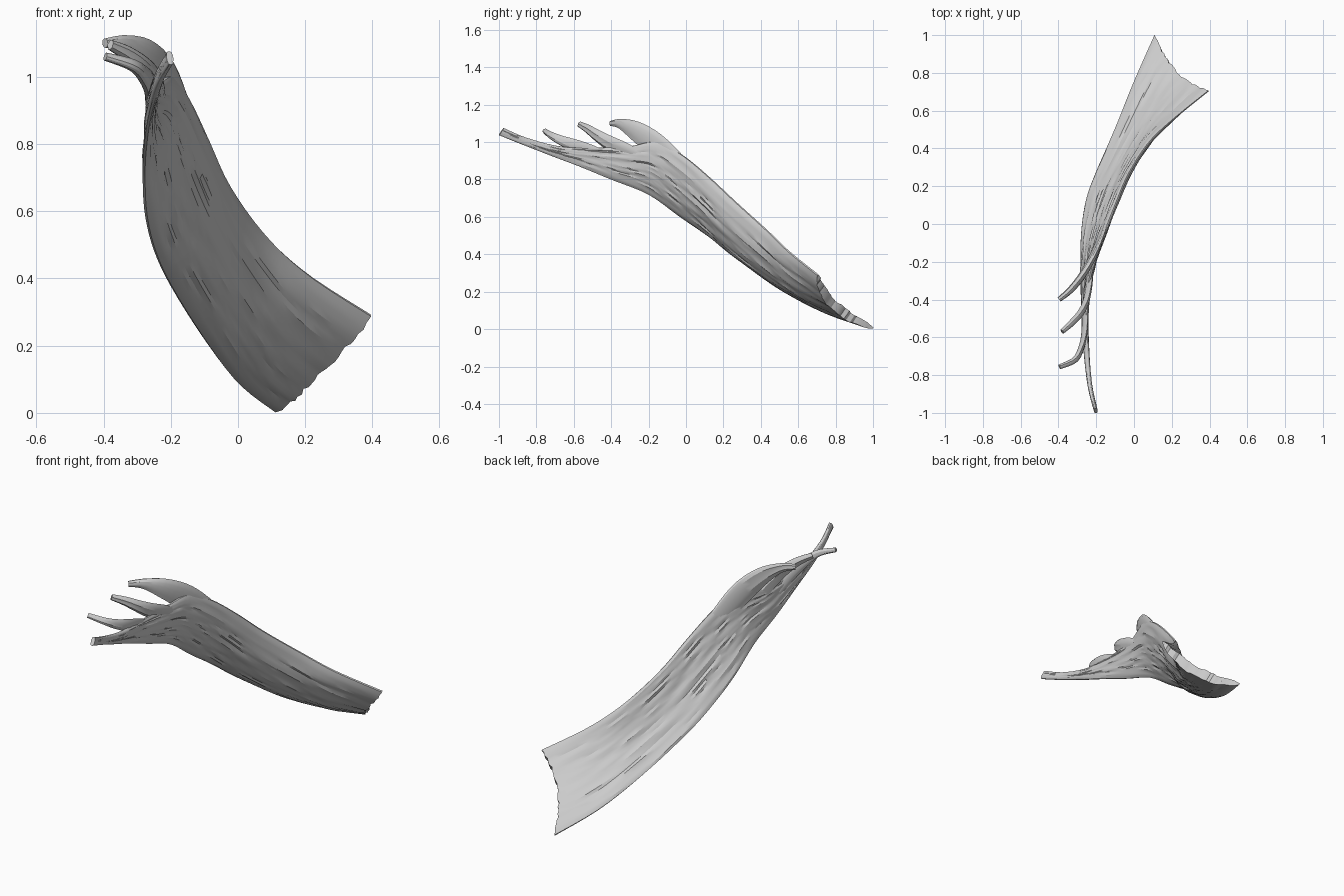
import bpy, bmesh, math, random
from mathutils import Vector

if "Cube" in bpy.data.objects:
    bpy.data.objects.remove(bpy.data.objects["Cube"])

random.seed(4)
mat = bpy.data.materials.new("muscle grey")
mat.diffuse_color = (0.6, 0.6, 0.6, 1)
mat.use_nodes = True
mat.node_tree.nodes["Principled BSDF"].inputs["Base Color"].default_value = mat.diffuse_color


def spline(keys, t):
    """Catmull-Rom through tuples of numbers, t in 0..1."""
    n = len(keys) - 1
    i = min(int(t * n), n - 1)
    f = t * n - i
    a, b, c, d = (keys[min(max(k, 0), n)] for k in (i - 1, i, i + 1, i + 2))
    return [0.5 * (2 * q + (r - p) * f + (2 * p - 5 * q + 4 * r - s) * f * f
            + (3 * q - p - 3 * r + s) * f ** 3) for p, q, r, s in zip(a, b, c, d)]


def loft(name, rings):
    """Skin closed rings of points and cap both ends."""
    bm = bmesh.new()
    vs = [[bm.verts.new(p) for p in r] for r in rings]
    m = len(vs[0])
    for a, b in zip(vs, vs[1:]):
        for j in range(m):
            k = (j + 1) % m
            bm.faces.new((a[j], a[k], b[k], b[j]))
    bm.faces.new(vs[0])
    bm.faces.new(vs[-1])
    bmesh.ops.recalc_face_normals(bm, faces=bm.faces)
    bmesh.ops.triangulate(bm, faces=[f for f in bm.faces if len(f.verts) > 4])
    me = bpy.data.meshes.new(name)
    bm.to_mesh(me)
    bm.free()
    me.materials.append(mat)
    ob = bpy.data.objects.new(name, me)
    bpy.context.collection.objects.link(ob)
    bpy.ops.object.select_all(action='DESELECT')
    ob.select_set(True)
    bpy.context.view_layer.objects.active = ob
    bpy.ops.object.shade_smooth_by_angle(angle=math.radians(25))


# Belly: lower edge xyz, upper edge xyz, bulge, half thickness
belly = [
    (.11, 1.0, .005, .395, .705, .29, .045, .026),
    (0, .75, .09, .21, .555, .41, .050, .028),
    (-.10, .50, .22, .08, .43, .53, .046, .029),
    (-.20, .27, .38, -.025, .27, .675, .042, .028),
    (-.25, .13, .49, -.09, .12, .815, .033, .026),
    (-.275, -.03, .60, -.145, -.02, .93, .024, .023),
    (-.28, -.20, .72, -.195, -.155, 1.0, .012, .019),
    (-.275, -.40, .80, -.235, -.295, .978, .004, .016),
    (-.265, -.57, .87, -.25, -.45, .970, .0, .014),
    (-.25, -.73, .93, -.25, -.66, .975, .0, .014),
    (-.23, -.87, .985, -.235, -.85, 1.022, .0, .012),
    (-.20, -1.0, 1.037, -.205, -.975, 1.075, .0, .010),
]
ROWS, COLS = 48, 26
groove = [[random.uniform(-1, 1) for _ in range(COLS + 1)] for _ in range(18)]


def fibre(t, j):
    """Long streaks that drift slowly along the muscle."""
    return spline(groove, t)[j] * 0.0045


rows = []
for i in range(ROWS + 1):
    t = i / ROWS
    k, k0, k1 = (spline(belly, min(max(s, 0), 1)) for s in (t, t - .03, t + .03))
    lo, up = Vector(k[:3]), Vector(k[3:6])
    along = (Vector(k1[:3]) + Vector(k1[3:6]) - Vector(k0[:3]) - Vector(k0[3:6])).normalized()
    nor = (up - lo).cross(along).normalized()
    outer, inner = [], []
    rake = 0.05 * max(0, 1 - t * 6)
    for j in range(COLS + 1):
        v = j / COLS
        arch = 4 * v * (1 - v)
        mid = lo.lerp(up, v) + nor * k[6] * arch + along * rake * arch
        if i == 0:
            mid += along * random.uniform(-.005, .005) * min(1, arch * 3)
        th = .004 + (k[7] - .004) * math.sqrt(arch)
        fade = min(1, arch * 2) * min(1, (up - lo).length / .3)
        outer.append(mid + nor * (th + fibre(t, j) * fade))
        inner.append(mid - nor * (th + fibre(t, COLS - j) * fade))
    rows.append(outer + inner[::-1])
loft("muscle_belly", rows)

# Slips: centre xyz, half width, half thickness; each starts inside the belly
slips = {
    "upper_slip": [(-.125, .07, .765, .04, .006), (-.168, -.05, .885, .058, .014),
                   (-.215, -.17, .99, .066, .018), (-.27, -.27, 1.06, .052, .020),
                   (-.335, -.35, 1.098, .026, .018), (-.395, -.40, 1.10, .014, .014)],
    "middle_slip": [(-.228, -.19, .875, .03, .006), (-.238, -.31, .945, .040, .014),
                    (-.255, -.41, .995, .036, .016), (-.285, -.475, 1.035, .028, .017),
                    (-.33, -.525, 1.07, .021, .016), (-.38, -.57, 1.095, .014, .012)],
    "lower_slip": [(-.255, -.37, .885, .025, .006), (-.258, -.48, .938, .034, .013),
                   (-.262, -.58, .975, .034, .015), (-.28, -.66, 1.005, .026, .016),
                   (-.315, -.72, 1.035, .018, .016), (-.395, -.755, 1.06, .012, .013)],
}
SIDES = 14
for name, keys in slips.items():
    ridge = [random.uniform(.87, 1.13) for _ in range(SIDES)]
    rings = []
    for i in range(19):
        t = i / 18
        k, k0, k1 = (spline(keys, min(max(s, 0), 1)) for s in (t, t - .05, t + .05))
        along = (Vector(k1[:3]) - Vector(k0[:3])).normalized()
        face = Vector((1, -.25, -.35)).lerp(Vector((1, -.5, 0)), t)
        flat = along.cross(face).normalized()
        wide = flat if flat.z > 0 else -flat
        thin = along.cross(wide)
        rings.append([Vector(k[:3]) + (wide * math.cos(a) * k[3] + thin * math.sin(a) * k[4]) * r
                      for a, r in ((2 * math.pi * s / SIDES, ridge[s]) for s in range(SIDES))])
    loft(name, rings)
